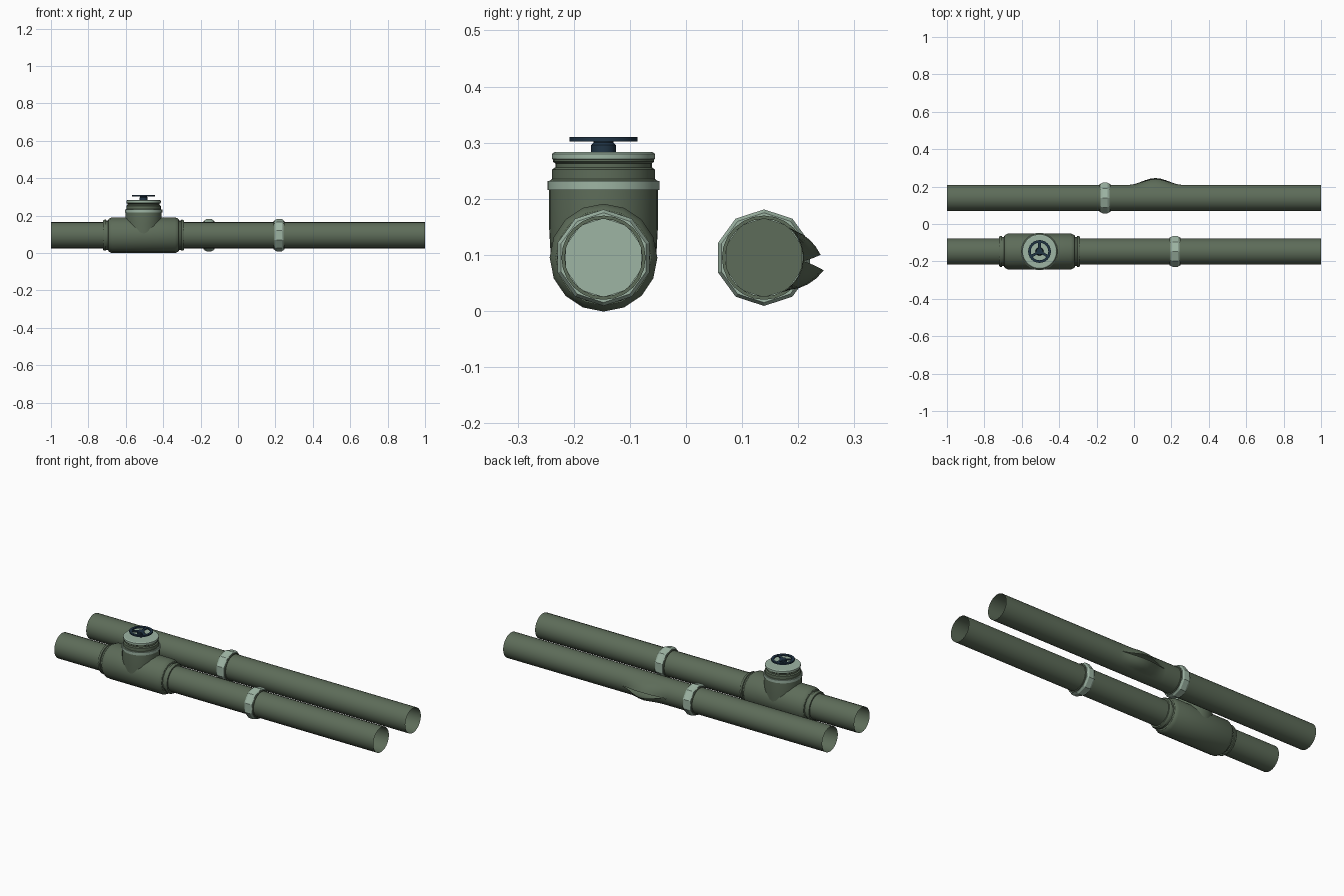
import bpy, bmesh, math
from mathutils import Vector

cube = bpy.data.objects.get("Cube")
if cube:
    bpy.data.objects.remove(cube)


def material(name, colour):
    m = bpy.data.materials.new(name)
    m.use_nodes = True
    m.diffuse_color = (*colour, 1)
    bsdf = next(n for n in m.node_tree.nodes if n.type == "BSDF_PRINCIPLED")
    bsdf.inputs["Base Color"].default_value = (*colour, 1)
    return m


OLIVE = material("olive paint", (0.11, 0.15, 0.10))
PALE = material("pale green paint", (0.34, 0.46, 0.37))
NAVY = material("dark navy paint", (0.015, 0.035, 0.06))

FRONT_Y, BACK_Y, AXIS_Z = -0.147, 0.139, 0.095
PIPE_R, VALVE_X = 0.07, -0.505


def finish(name, bm, mat, angle=30, recalc=True):
    if recalc:
        bmesh.ops.recalc_face_normals(bm, faces=bm.faces)
    mesh = bpy.data.meshes.new(name)
    bm.to_mesh(mesh)
    bm.free()
    mesh.materials.append(mat)
    mesh.shade_smooth()
    mesh.set_sharp_from_angle(angle=math.radians(angle))
    ob = bpy.data.objects.new(name, mesh)
    bpy.context.collection.objects.link(ob)
    return ob


def lathe(name, origin, axis, profile, sides, mat, caps=False, loop=False, angle=30):
    """Spin (position, radius) pairs about the x or z axis through origin."""
    bm = bmesh.new()
    rings = []
    for p, r in profile:
        ring = []
        for k in range(sides):
            a = math.pi / 2 + math.tau * k / sides
            c, s = r * math.cos(a), r * math.sin(a)
            co = Vector((p, c, s)) if axis == "x" else Vector((c, s, p))
            ring.append(bm.verts.new(co + Vector(origin)))
        rings.append(ring)
    pairs = list(zip(rings, rings[1:]))
    if loop:
        pairs.append((rings[-1], rings[0]))
    for a, b in pairs:
        for k in range(sides):
            j = (k + 1) % sides
            bm.faces.new((a[k], a[j], b[j], b[k]))
    if caps:
        bm.faces.new(rings[0])
        bm.faces.new(rings[-1])
    return finish(name, bm, mat, angle)


# Front pipe, an open tube
lathe("front_pipe", (0, FRONT_Y, AXIS_Z), "x", [(-1, PIPE_R), (1, PIPE_R)], 24, OLIVE)


# Back pipe, with a burst seam whose lips bulge outward
def burst_pipe():
    bm = bmesh.new()
    xs = [-1] + [-0.03 + 0.029 * i for i in range(11)] + [1]
    sides, seam, reach = 32, math.radians(-5), math.radians(50)
    rows = []
    for x in xs:
        t = max(0, 1 - abs(x - 0.115) / 0.145)
        bump = t * t * (3 - 2 * t)
        row = []
        for k in range(sides + 1):
            from_top = math.tau * k / sides
            from_low = math.tau - from_top
            top = max(0, 1 - from_top / reach)
            low = max(0, 1 - from_low / reach)
            a = seam + from_top + bump * math.radians(8 * top - 7 * low)
            r = PIPE_R + bump * (0.031 * top + 0.039 * low)
            row.append(bm.verts.new((x, BACK_Y + r * math.cos(a), AXIS_Z + r * math.sin(a))))
        rows.append(row)
    for a, b in zip(rows, rows[1:]):
        for k in range(sides):
            bm.faces.new((a[k], b[k], b[k + 1], a[k + 1]))
    bmesh.ops.remove_doubles(bm, verts=bm.verts, dist=0.0002)
    bmesh.ops.reverse_faces(bm, faces=bm.faces)
    finish("back_pipe", bm, OLIVE, 40, recalc=False)


burst_pipe()

# Faceted coupling nuts, with a sleeve and an inner plate in each pipe
for side, x, y, plate in (("front", 0.22, FRONT_Y, PALE), ("back", -0.155, BACK_Y, OLIVE)):
    at = (x, y, AXIS_Z)
    nut = [(-0.024, 0.07), (-0.024, 0.08), (-0.014, 0.086), (0.014, 0.086), (0.024, 0.08), (0.024, 0.07)]
    lathe(side + "_coupling_nut", at, "x", nut, 10, PALE, angle=5)
    sleeve = [(-0.029, 0.069), (-0.029, 0.075), (0.029, 0.075), (0.029, 0.069)]
    lathe(side + "_coupling_sleeve", at, "x", sleeve, 24, OLIVE)
    lathe(side + "_inner_plate", at, "x", [(-0.002, 0.0695), (0.002, 0.0695)], 24, plate, caps=True)

# Valve body along the pipe, stepped at both ends
half = [(0.217, 0.069), (0.217, 0.078), (0.208, 0.083), (0.202, 0.083), (0.2, 0.078),
        (0.19, 0.078), (0.188, 0.085), (0.182, 0.09), (0.168, 0.096)]
body = [(-p, r) for p, r in half] + half[::-1]
lathe("valve_body", (VALVE_X, FRONT_Y, AXIS_Z), "x", body, 16, OLIVE)

# Upright neck with grooves and two pale bands
top = (VALVE_X, FRONT_Y, 0)
neck = [(0.095, 0.094), (0.15, 0.097), (0.216, 0.097), (0.232, 0.096), (0.235, 0.092), (0.252, 0.092),
        (0.256, 0.086), (0.263, 0.086), (0.266, 0.09), (0.272, 0.09)]
lathe("valve_neck", top, "z", neck, 32, OLIVE, caps=True)
lathe("neck_band", top, "z", [(0.216, 0.09), (0.216, 0.1), (0.232, 0.1), (0.232, 0.09)], 32, PALE)
lathe("valve_cap", top, "z", [(0.269, 0.088), (0.271, 0.092), (0.28, 0.092), (0.283, 0.087)],
      32, PALE, caps=True)

# Hand wheel: stem, hub, rim and three spokes
stem = [(0.283, 0.022), (0.296, 0.022), (0.3, 0.018), (0.309, 0.018)]
lathe("wheel_stem", top, "z", stem, 16, NAVY, caps=True)
rim = [(0.302, 0.047), (0.302, 0.061), (0.31, 0.061), (0.31, 0.047)]
lathe("wheel_rim", top, "z", rim, 24, NAVY, loop=True)
for i in range(3):
    a = math.pi / 2 + math.tau * i / 3
    bm = bmesh.new()
    bmesh.ops.create_cube(bm, size=1)
    bmesh.ops.scale(bm, vec=(0.04, 0.014, 0.006), verts=bm.verts)
    spoke = finish("wheel_spoke_%d" % (i + 1), bm, NAVY)
    spoke.location = (VALVE_X + 0.033 * math.cos(a), FRONT_Y + 0.033 * math.sin(a), 0.306)
    spoke.rotation_euler.z = a
